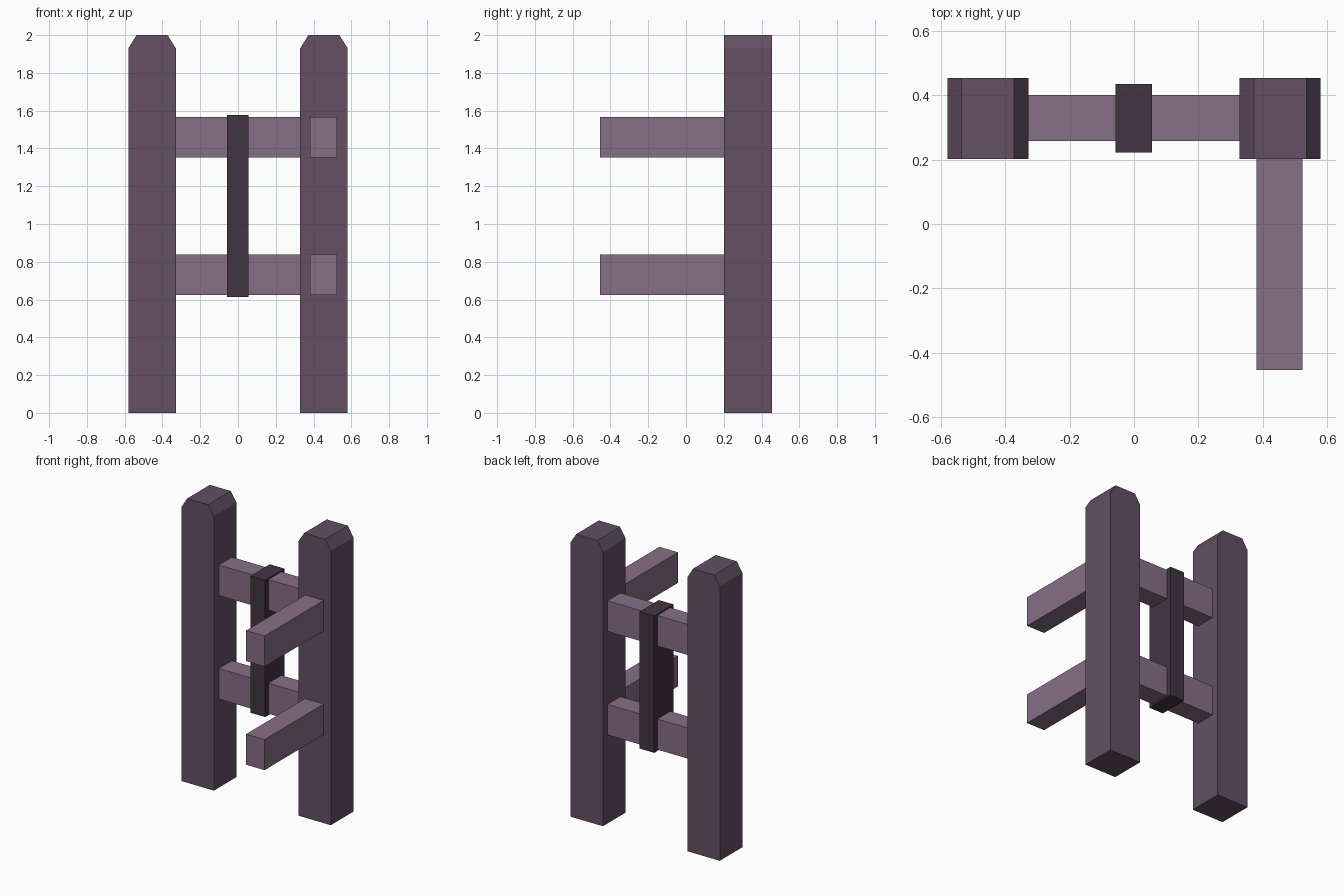
import bpy

if "Cube" in bpy.data.objects:
    bpy.data.objects.remove(bpy.data.objects["Cube"])


def material(name, rgb):
    def lin(c):
        c /= 255
        return c / 12.92 if c <= 0.04045 else ((c + 0.055) / 1.055) ** 2.4
    m = bpy.data.materials.new(name)
    m.diffuse_color = (*[lin(c) for c in rgb], 1)
    m.use_nodes = True
    m.node_tree.nodes["Principled BSDF"].inputs["Base Color"].default_value = m.diffuse_color
    return m


POST = material("dark_purple_wood", (99, 80, 100))
RAIL = material("light_purple_wood", (135, 110, 134))
BRACE = material("charcoal_purple_wood", (65, 53, 65))


def prism(name, profile, y0, y1, mat):
    """Extrude an x-z profile (counter-clockwise from the front) along y."""
    n = len(profile)
    verts = [(x, y, z) for y in (y0, y1) for x, z in profile]
    faces = [tuple(range(n)), tuple(range(2 * n - 1, n - 1, -1))]
    faces += [(i, i + n, (i + 1) % n + n, (i + 1) % n) for i in range(n)]
    mesh = bpy.data.meshes.new(name)
    mesh.from_pydata(verts, [], faces)
    mesh.materials.append(mat)
    obj = bpy.data.objects.new(name, mesh)
    bpy.context.collection.objects.link(obj)
    return obj


def box(name, x, y, z, mat):
    profile = [(x[0], z[0]), (x[1], z[0]), (x[1], z[1]), (x[0], z[1])]
    return prism(name, profile, y[0], y[1], mat)


# Two posts with chamfered tops
for side, cx in (("left", -0.455), ("right", 0.455)):
    shape = [(-0.126, 0), (0.126, 0), (0.126, 1.93),
             (0.082, 2), (-0.082, 2), (-0.126, 1.93)]
    prism(side + "_post", [(cx + x, z) for x, z in shape], 0.202, 0.454, POST)

# Rails between the posts, and side rails running forward from the right post
for level, z in (("lower", (0.623, 0.838)), ("upper", (1.352, 1.567))):
    box(level + "_back_rail", (-0.33, 0.33), (0.258, 0.402), z, RAIL)
    box(level + "_side_rail", (0.381, 0.525), (-0.454, 0.203), z, RAIL)

# Upright brace clasping the back rails
box("centre_brace", (-0.058, 0.056), (0.222, 0.436), (0.613, 1.576), BRACE)
